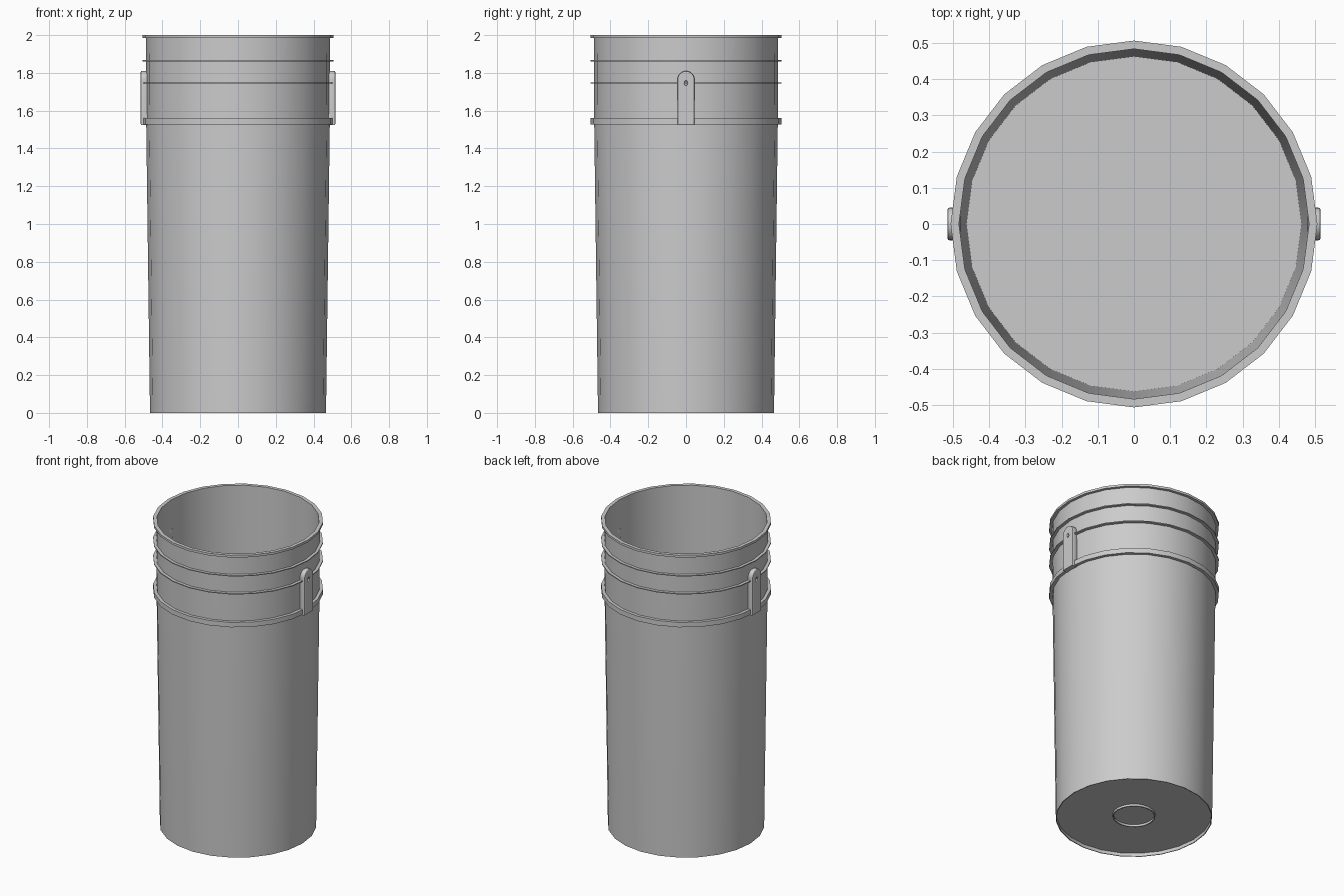
import bpy, bmesh, math
from mathutils import Matrix

cube = bpy.data.objects.get("Cube")
if cube:
    bpy.data.objects.remove(cube, do_unlink=True)

SIDES = 24
grey = bpy.data.materials.new("grey_plastic")
grey.use_nodes = True
grey.diffuse_color = (0.6, 0.6, 0.6, 1)
grey.node_tree.nodes["Principled BSDF"].inputs["Base Color"].default_value = (0.6, 0.6, 0.6, 1)


def smooth(obj):
    bpy.ops.object.select_all(action='DESELECT')
    obj.select_set(True)
    bpy.context.view_layer.objects.active = obj
    bpy.ops.object.shade_smooth_by_angle(angle=math.radians(30))


def lathe(name, profile, closed=True):
    """Revolve (radius, height) points around z."""
    bm = bmesh.new()
    verts = [bm.verts.new((r, 0, z)) for r, z in profile]
    edges = [bm.edges.new(pair) for pair in zip(verts, verts[1:])]
    if closed:
        edges.append(bm.edges.new((verts[-1], verts[0])))
    bmesh.ops.spin(bm, geom=verts + edges, cent=(0, 0, 0), axis=(0, 0, 1),
                   angle=math.tau, steps=SIDES)
    bmesh.ops.remove_doubles(bm, verts=bm.verts, dist=0.0005)
    bmesh.ops.recalc_face_normals(bm, faces=bm.faces)
    mesh = bpy.data.meshes.new(name)
    bm.to_mesh(mesh)
    bm.free()
    mesh.materials.append(grey)
    obj = bpy.data.objects.new(name, mesh)
    bpy.context.collection.objects.link(obj)
    smooth(obj)


# Tapered thin wall with a recessed floor
lathe("bucket_body", [(0, 0.022), (0.461, 0.022), (0.461, 0), (0.466, 0),
                      (0.486, 1.53), (0.488, 2), (0.483, 2), (0.462, 0.03),
                      (0, 0.03)], closed=False)

# Rim, two thin ribs and the lower band
for name, low, high in [("top_rim", 1.985, 2.0), ("upper_rib", 1.861, 1.867),
                        ("lower_rib", 1.743, 1.749), ("reinforcing_band", 1.528, 1.56)]:
    lathe(name, [(0.484, low), (0.506, low), (0.506, high), (0.484, high)])

# Small moulded ring through the floor
lathe("floor_ring", [(0.12, 0.008), (0.127, 0.008), (0.127, 0.033), (0.12, 0.033)])


def add_loop(curve, points):
    spline = curve.splines.new('POLY')
    spline.points.add(len(points) - 1)
    for p, (x, y) in zip(spline.points, points):
        p.co = (x, y, 0, 1)
    spline.use_cyclic_u = True


# Round-topped handle ears with a pin hole
HALF, INSET = 0.045, 0.006
w = HALF - INSET
for side, sign in (("left", 1), ("right", -1)):
    curve = bpy.data.curves.new(side + "_handle_ear", 'CURVE')
    curve.dimensions = '2D'
    curve.fill_mode = 'BOTH'
    arc = [(w * math.cos(math.pi * i / 12), 1.765 + w * math.sin(math.pi * i / 12))
           for i in range(13)]
    add_loop(curve, [(-w, 1.523 + INSET), (w, 1.523 + INSET)] + arc)
    add_loop(curve, [(0.014 * math.cos(math.tau * i / 12), 1.745 + 0.019 * math.sin(math.tau * i / 12))
                     for i in range(12)])
    curve.extrude = 0.013
    curve.bevel_depth = INSET
    curve.bevel_resolution = 1
    curve.materials.append(grey)
    ear = bpy.data.objects.new(side + "_handle_ear", curve)
    bpy.context.collection.objects.link(ear)
    ear.matrix_world = (Matrix.Translation((sign * 0.496, 0, 0))
                        @ Matrix.Rotation(sign * math.pi / 2, 4, 'Z')
                        @ Matrix.Rotation(math.pi / 2, 4, 'X'))
    bpy.ops.object.select_all(action='DESELECT')
    ear.select_set(True)
    bpy.context.view_layer.objects.active = ear
    bpy.ops.object.convert(target='MESH')
    smooth(bpy.context.view_layer.objects.active)
